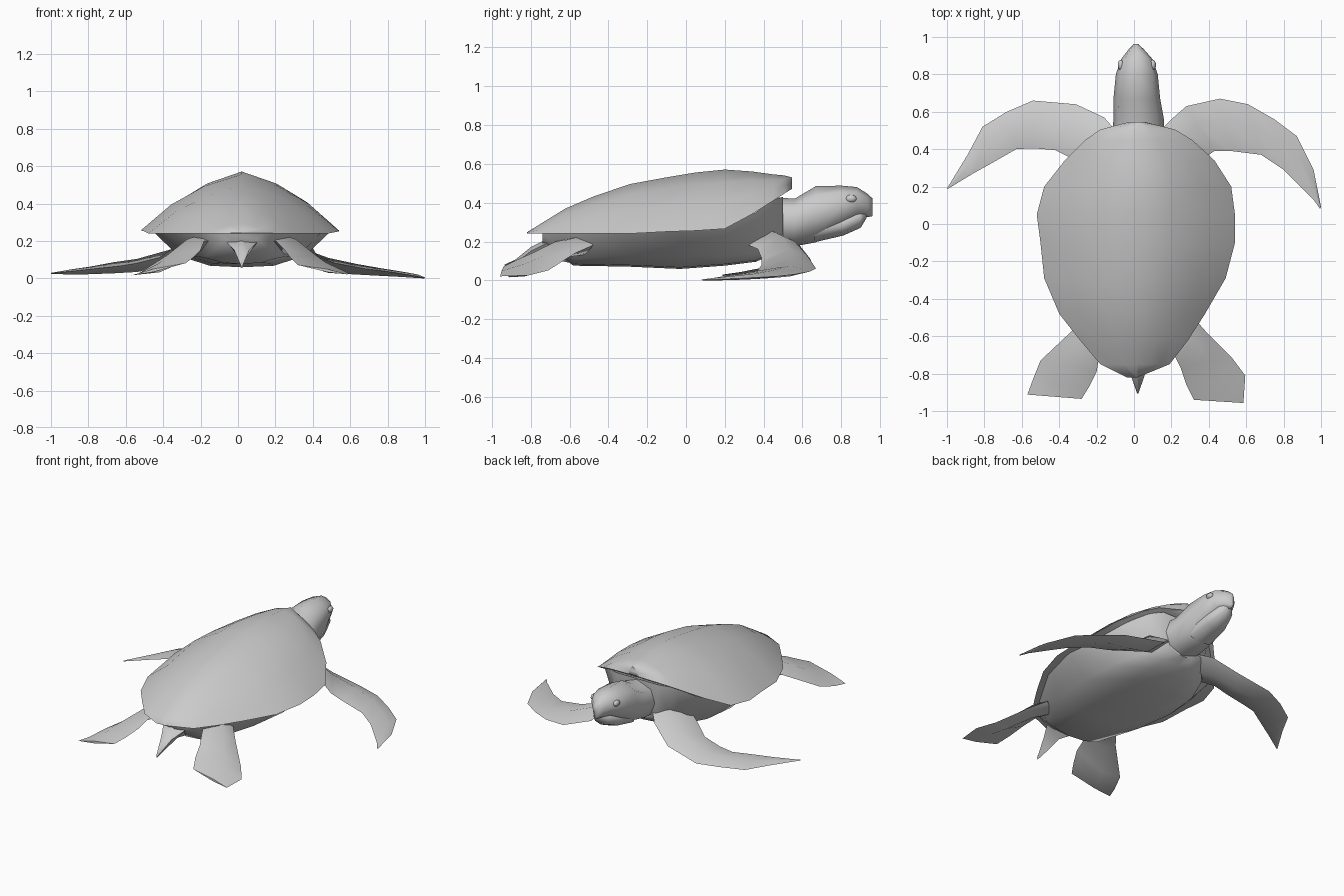
import bpy, bmesh, math
from mathutils import Vector


def loft(name, rings, angle=55):
    """Skin a list of equal-sized rings and cap both ends."""
    bm = bmesh.new()
    loops = [[bm.verts.new(p) for p in r] for r in rings]
    n = len(loops[0])
    for a, b in zip(loops, loops[1:]):
        for i in range(n):
            j = (i + 1) % n
            bm.faces.new((a[i], a[j], b[j], b[i]))
    bm.faces.new(loops[0])
    bm.faces.new(loops[-1])
    bmesh.ops.recalc_face_normals(bm, faces=bm.faces)
    me = bpy.data.meshes.new(name)
    bm.to_mesh(me)
    bm.free()
    ob = bpy.data.objects.new(name, me)
    bpy.context.collection.objects.link(ob)
    smooth(ob, angle)
    return ob


def smooth(ob, angle):
    bpy.ops.object.select_all(action='DESELECT')
    ob.select_set(True)
    bpy.context.view_layer.objects.active = ob
    bpy.ops.object.shade_smooth_by_angle(angle=math.radians(angle))


def blade(name, stations):
    """Flipper: each station is leading edge, trailing edge, half thickness."""
    rings = []
    for lead, trail, t in stations:
        a, b = Vector(lead), Vector(trail)
        m, up = a.lerp(b, 0.4), Vector((0, 0, t))
        rings.append([a, m + up, b, m - up])
    loft(name, rings, 65)


def tube(name, stations):
    """Rounded body part along y: y, centre x, half width, bottom z, top z."""
    rings = []
    for y, c, w, z0, z1 in stations:
        zc, h = (z0 + z1) / 2, (z1 - z0) / 2
        rings.append([(c + w * sx, y, zc + h * sz) for sx, sz in
                      ((1, 0), (.78, .68), (0, 1), (-.78, .68),
                       (-1, 0), (-.78, -.68), (0, -1), (.78, -.68))])
    loft(name, rings)


# domed shell: y, left x, right x, rim z, ridge z
shell = [(-.82, -.04, .02, .25, .256), (-.75, -.18, .19, .25, .30),
         (-.62, -.29, .29, .25, .38), (-.48, -.40, .38, .25, .44),
         (-.29, -.48, .49, .25, .505), (-.10, -.50, .54, .26, .54),
         (.05, -.52, .54, .265, .565), (.20, -.48, .52, .275, .58),
         (.34, -.37, .43, .35, .57), (.45, -.26, .31, .42, .555),
         (.505, -.18, .22, .455, .55), (.545, -.03, .06, .48, .54)]
profile = [(1, 0), (.7, .46), (.37, .79), (0, 1)]
rings = []
for y, xl, xr, zr, zt in shell:
    c = 0.02
    right = [(c + (xr - c) * f, y, zr + (zt - zr) * h) for f, h in profile]
    left = [(c + (xl - c) * f, y, zr + (zt - zr) * h) for f, h in profile[-2::-1]]
    under = [(c + (xl - c) * .6, y, zr + .002), (c + (xr - c) * .6, y, zr + .002)]
    rings.append(right + left + under)
loft("shell", rings, 60)

# belly: y, rim half width, rim z, lower half width, lower z, keel z
belly = [(-.74, .12, .25, .08, .22, .20), (-.58, .26, .255, .20, .12, .085),
         (-.30, .43, .26, .31, .135, .08), (-.03, .48, .265, .34, .13, .068),
         (.20, .45, .285, .32, .135, .085), (.36, .34, .36, .26, .15, .105),
         (.44, .25, .42, .20, .18, .14), (.50, .16, .44, .14, .22, .18)]
loft("belly", [[(.02 + x, y, z) for x, z in
                ((w, zr), (lw, lz), (lw * .5, kz + .008), (0, kz),
                 (-lw * .5, kz + .008), (-lw, lz), (-w, zr))]
               for y, w, zr, lw, lz, kz in belly])

# neck, skull with hooked beak, and lower jaw
tube("head", [(.40, .02, .14, .18, .44), (.56, .025, .135, .185, .43),
              (.67, .015, .125, .205, .495), (.80, .015, .112, .28, .497),
              (.88, .015, .085, .33, .49), (.935, .012, .04, .335, .455),
              (.962, .01, .012, .34, .43)])
tube("lower_jaw", [(.66, .015, .10, .205, .34), (.81, .015, .085, .24, .35),
                   (.90, .015, .055, .28, .37), (.93, .012, .02, .33, .38)])

# eyes
for side in (-1, 1):
    bpy.ops.mesh.primitive_uv_sphere_add(segments=10, ring_count=6, radius=.022,
                                         location=(.015 + side * .085, .85, .43))
    eye = bpy.context.object
    eye.name = "eye_right" if side > 0 else "eye_left"
    eye.scale = (.8, 1.3, .9)
    smooth(eye, 60)

# front flippers, swept backwards
blade("front_flipper_right", [
    ((.12, .48, .25), (.30, .30, .20), .05), ((.20, .56, .21), (.40, .37, .17), .05),
    ((.28, .63, .13), (.43, .39, .12), .045), ((.46, .67, .07), (.52, .39, .09), .04),
    ((.61, .64, .055), (.68, .37, .06), .028), ((.75, .56, .04), (.80, .29, .045), .02),
    ((.87, .47, .03), (.90, .19, .03), .014), ((.96, .29, .02), (.96, .13, .02), .01),
    ((1.0, .09, .012), (.995, .08, .012), .003)])
blade("front_flipper_left", [
    ((-.08, .48, .25), (-.26, .30, .20), .05), ((-.16, .57, .21), (-.35, .36, .17), .05),
    ((-.31, .64, .12), (-.42, .395, .12), .045), ((-.54, .66, .07), (-.54, .405, .09), .035),
    ((-.68, .60, .06), (-.63, .40, .075), .03), ((-.81, .52, .045), (-.77, .32, .06), .02),
    ((-.89, .37, .04), (-.86, .27, .05), .015), ((-1.0, .19, .035), (-.995, .188, .037), .003)])

# paddle-like hind flippers
blade("hind_flipper_right", [
    ((.30, -.48, .19), (.12, -.55, .20), .05), ((.38, -.57, .15), (.20, -.67, .21), .045),
    ((.52, -.71, .06), (.25, -.77, .16), .035), ((.595, -.81, .035), (.28, -.86, .12), .025),
    ((.585, -.957, .03), (.32, -.94, .08), .008)])
blade("hind_flipper_left", [
    ((-.26, -.48, .19), (-.10, -.55, .20), .05), ((-.33, -.57, .15), (-.18, -.67, .21), .045),
    ((-.50, -.73, .055), (-.20, -.79, .16), .035), ((-.54, -.83, .03), (-.24, -.87, .12), .025),
    ((-.57, -.912, .025), (-.28, -.935, .09), .008)])

# tail
loft("tail", [[(.02 - w, y, zt), (.02, y, zt + .02), (.02 + w, y, zt), (.02, y, zb)]
              for y, w, zt, zb in ((-.55, .14, .22, .09), (-.70, .09, .21, .12),
                                   (-.80, .04, .16, .09), (-.905, .004, .075, .065))])

# rest the lowest point on the ground
bpy.context.view_layer.update()
low = min((o.matrix_world @ v.co).z for o in bpy.data.objects for v in o.data.vertices)
for o in bpy.data.objects:
    o.location.z -= low
